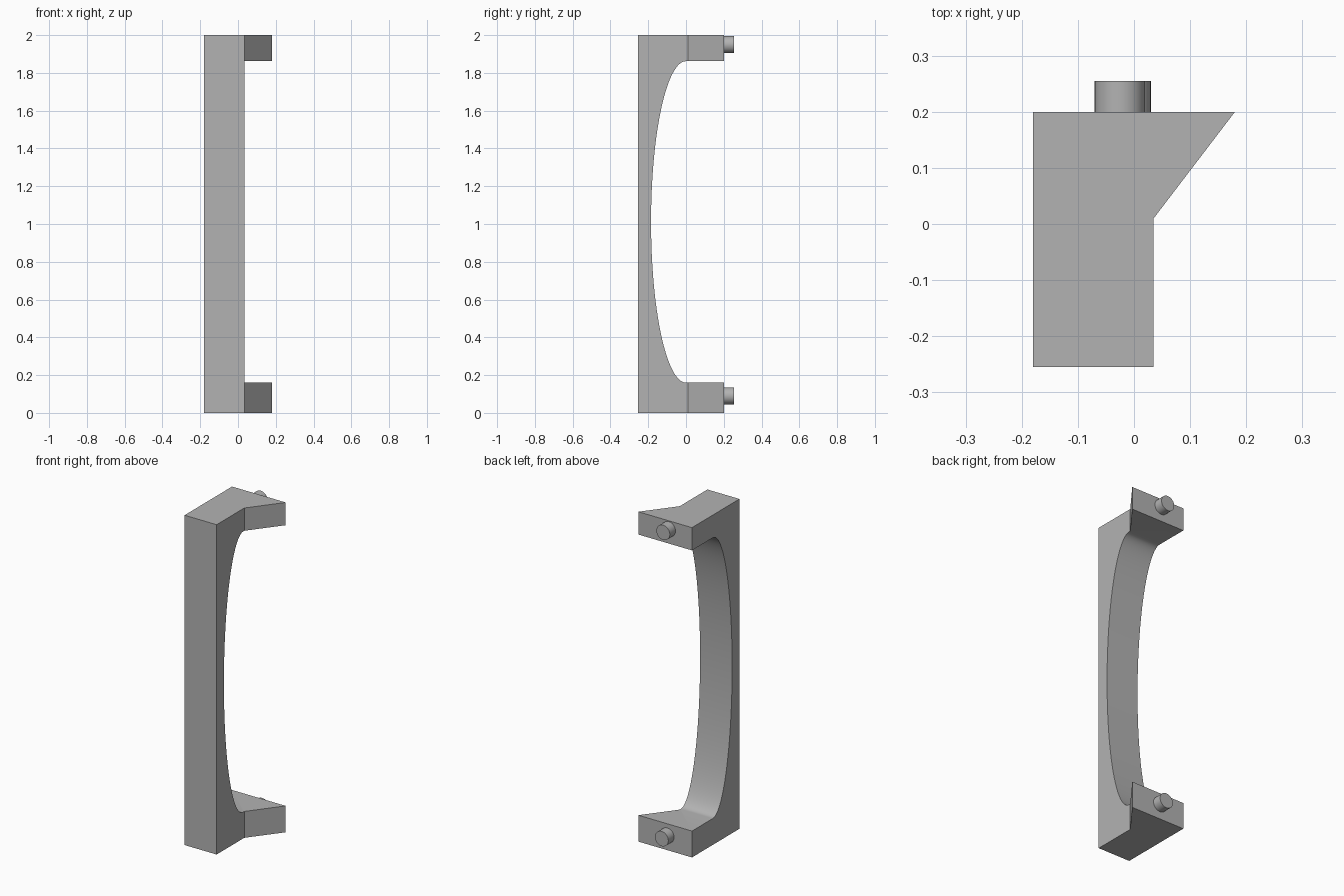
import bpy, bmesh, math
from mathutils import Vector

cube = bpy.data.objects.get("Cube")
if cube:
    bpy.data.objects.remove(cube, do_unlink=True)

# Single plain grey
grey = bpy.data.materials.new("plain_grey")
grey.use_nodes = True
colour = (0.45, 0.45, 0.45, 1)
grey.diffuse_color = colour
grey.node_tree.nodes["Principled BSDF"].inputs["Base Color"].default_value = colour


def prism(name, points, direction):
    """Extrude a closed outline along a direction."""
    bm = bmesh.new()
    face = bm.faces.new([bm.verts.new(p) for p in points])
    out = bmesh.ops.extrude_face_region(bm, geom=[face])
    moved = [v for v in out["geom"] if isinstance(v, bmesh.types.BMVert)]
    bmesh.ops.translate(bm, verts=moved, vec=Vector(direction))
    bmesh.ops.recalc_face_normals(bm, faces=bm.faces)
    mesh = bpy.data.meshes.new(name)
    bm.to_mesh(mesh)
    bm.free()
    obj = bpy.data.objects.new(name, mesh)
    bpy.context.collection.objects.link(obj)
    mesh.materials.append(grey)
    return obj


def smooth(obj):
    bpy.ops.object.select_all(action="DESELECT")
    obj.select_set(True)
    bpy.context.view_layer.objects.active = obj
    bpy.ops.object.shade_smooth_by_angle(angle=math.radians(30))


# Handle: side profile with an elliptical hollow in the back
LEFT, BAR, TIP = -0.18, 0.035, 0.18
FRONT, BACK, HEIGHT = -0.255, 0.2, 2.0
STEPS = 64
arc = []
for i in range(STEPS + 1):
    a = math.pi * i / STEPS
    arc.append((LEFT, -0.185 * math.sin(a), 1.011 + 0.851 * math.cos(a)))
profile = [(LEFT, FRONT, 0), (LEFT, FRONT, HEIGHT), (LEFT, BACK, HEIGHT),
           (LEFT, BACK, arc[0][2])] + arc + [(LEFT, BACK, arc[-1][2]), (LEFT, BACK, 0)]
handle = prism("handle", profile, (TIP - LEFT, 0, 0))

# Cut away the side so that only the slanted foot wings remain
slope = (BACK - 0.01) / (TIP - BAR)
outline = [(BAR, -1, -1), (1, -1, -1), (1, 0.01 + slope * (1 - BAR), -1), (BAR, 0.01, -1)]
cutter = prism("side_cutter", outline, (0, 0, 4))
cut = handle.modifiers.new("side_cut", "BOOLEAN")
cut.operation = "DIFFERENCE"
cut.solver = "EXACT"
cut.object = cutter
bpy.context.view_layer.objects.active = handle
bpy.ops.object.modifier_apply(modifier=cut.name)
bpy.data.objects.remove(cutter, do_unlink=True)
smooth(handle)

# Mounting pegs on the back of each foot
for name, x, z in (("upper_peg", -0.025, 1.95), ("lower_peg", -0.015, 0.09)):
    bpy.ops.mesh.primitive_cylinder_add(vertices=32, radius=0.045, depth=0.076,
                                        location=(x, 0.217, z),
                                        rotation=(math.pi / 2, 0, 0))
    peg = bpy.context.object
    peg.name = name
    peg.data.materials.append(grey)
    smooth(peg)
